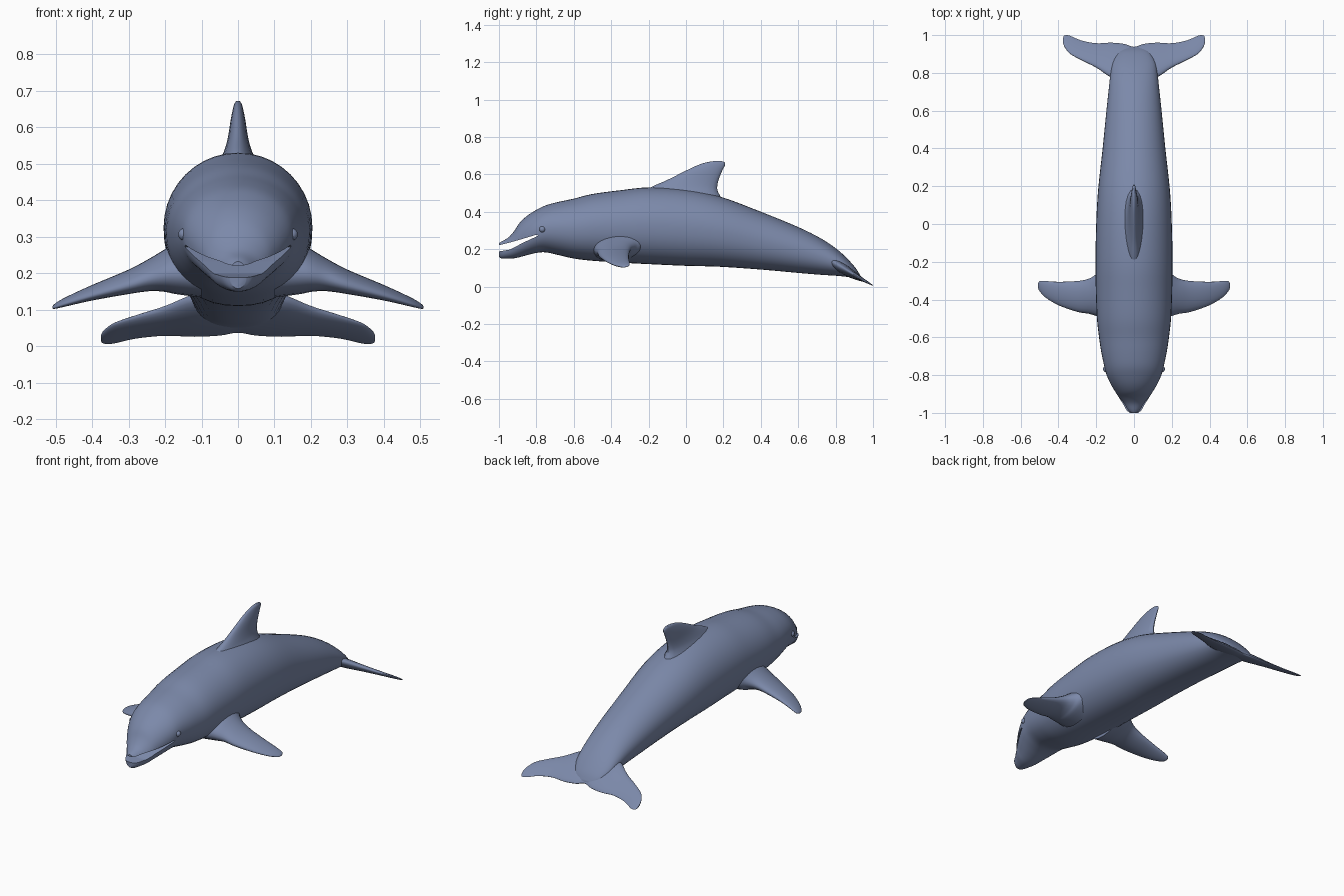
import bpy, bmesh, math

if "Cube" in bpy.data.objects:
    bpy.data.objects.remove(bpy.data.objects["Cube"])

skin = bpy.data.materials.new("slate blue skin")
skin.diffuse_color = (0.20, 0.25, 0.40, 1)
skin.use_nodes = True
skin.node_tree.nodes["Principled BSDF"].inputs["Base Color"].default_value = skin.diffuse_color


def smooth_rows(rows, steps=4):
    """Catmull-Rom interpolation through rows of section values."""
    out = []
    for i in range(len(rows) - 1):
        a, b = rows[max(i - 1, 0)], rows[i]
        c, d = rows[i + 1], rows[min(i + 2, len(rows) - 1)]
        for s in range(steps):
            t = s / steps
            out.append([0.5 * (2 * q + (r - p) * t + (2 * p - 5 * q + 4 * r - u) * t * t
                               + (3 * q - p - 3 * r + u) * t ** 3)
                        for p, q, r, u in zip(a, b, c, d)])
    return out + [list(rows[-1])]


def finish(obj, angle=50):
    bpy.ops.object.select_all(action='DESELECT')
    obj.select_set(True)
    bpy.context.view_layer.objects.active = obj
    bpy.ops.object.shade_smooth_by_angle(angle=math.radians(angle))


def loft(name, rings):
    """Skin a list of closed rings and cap both ends."""
    bm = bmesh.new()
    loops = [[bm.verts.new(p) for p in ring] for ring in rings]
    n = len(loops[0])
    for a, b in zip(loops, loops[1:]):
        for i in range(n):
            j = (i + 1) % n
            bm.faces.new((a[i], a[j], b[j], b[i]))
    bm.faces.new(loops[0])
    bm.faces.new(loops[-1])
    bmesh.ops.recalc_face_normals(bm, faces=bm.faces)
    mesh = bpy.data.meshes.new(name)
    bm.to_mesh(mesh)
    bm.free()
    mesh.materials.append(skin)
    obj = bpy.data.objects.new(name, mesh)
    bpy.context.collection.objects.link(obj)
    return obj


def angles(n):
    return [2 * math.pi * i / n for i in range(n)]


# Body: y, bottom z, top z, half width
body_rows = [
    (-1.0, .158, .232, .022), (-.985, .150, .242, .040), (-.95, .149, .262, .060),
    (-.92, .151, .295, .080), (-.89, .157, .340, .098), (-.85, .168, .378, .122),
    (-.80, .180, .410, .145), (-.75, .183, .434, .158), (-.68, .168, .453, .173),
    (-.60, .150, .470, .185), (-.50, .138, .495, .196), (-.35, .128, .515, .202),
    (-.20, .120, .530, .204), (0, .111, .520, .200), (.18, .106, .482, .190),
    (.40, .091, .400, .166), (.60, .073, .318, .146), (.72, .063, .258, .133),
    (.80, .058, .205, .124), (.86, .052, .152, .112), (.91, .045, .095, .08),
    (.935, .040, .052, .04)]


def body_ring(y, zb, zt, w):
    zc, h = (zb + zt) / 2, (zt - zb) / 2
    ring = []
    for a in angles(40):
        c, s = math.cos(a), math.sin(a)
        e = 0.9 if s < 0 else 1.0          # slightly fuller belly
        ring.append((w * math.copysign(abs(c) ** e, c), y,
                     zc + h * math.copysign(abs(s) ** e, s)))
    return ring


body = loft("body", [body_ring(*r) for r in smooth_rows(body_rows)])

# Open mouth: wedge cut between the jaws
wedge = [(-1.06, .185), (-1.0, .188), (-.94, .198), (-.87, .235), (-.79, .272),
         (-.80, .277), (-.87, .256), (-.94, .236), (-1.0, .221), (-1.06, .212)]
cutter = loft("mouth_cutter", [[(x, y, z) for y, z in wedge] for x in (-.3, .3)])
cut = body.modifiers.new("mouth", 'BOOLEAN')
cut.operation, cut.solver, cut.object = 'DIFFERENCE', 'EXACT', cutter
bpy.context.view_layer.objects.active = body
bpy.ops.object.modifier_apply(modifier=cut.name)
bpy.data.objects.remove(cutter)
finish(body, 40)

# Dorsal fin: z, front y, back y, half thickness
dorsal_rows = [
    (.43, -.26, .21, .085), (.48, -.24, .185, .066), (.51, -.22, .170, .050),
    (.535, -.18, .167, .038), (.57, -.10, .174, .028), (.62, .0, .194, .020),
    (.65, .065, .209, .014), (.664, .11, .206, .010), (.671, .15, .190, .005)]
finish(loft("dorsal_fin", [
    [(t * math.sin(a), (y0 + y1) / 2 + (y1 - y0) / 2 * math.cos(a), z) for a in angles(24)]
    for z, y0, y1, t in smooth_rows(dorsal_rows)]))

# Flippers: x, front y, back y, centre z, half thickness
flipper_rows = [
    (.10, -.50, -.22, .215, .080), (.17, -.492, -.235, .212, .068),
    (.20, -.487, -.265, .207, .057), (.24, -.475, -.290, .196, .044),
    (.30, -.465, -.302, .176, .032), (.40, -.430, -.306, .146, .020),
    (.47, -.388, -.302, .122, .012), (.50, -.355, -.303, .110, .007),
    (.508, -.340, -.315, .106, .003)]
for side, label in ((-1, "left"), (1, "right")):
    finish(loft("flipper_" + label, [
        [(side * x, (y0 + y1) / 2 + (y1 - y0) / 2 * math.cos(a),
          zc + t * math.sin(a) + .06 * (y1 - y0) * math.cos(a)) for a in angles(24)]
        for x, y0, y1, zc, t in smooth_rows(flipper_rows)]))

    # Eye
    bpy.ops.mesh.primitive_uv_sphere_add(segments=16, ring_count=10, radius=.017,
                                         location=(side * .147, -.768, .306))
    eye = bpy.context.object
    eye.name = "eye_" + label
    eye.data.materials.append(skin)
    finish(eye)

# Tail flukes: x, leading y, trailing y, half thickness
fluke_half = [
    (0, .77, .938, .030), (.05, .768, .953, .030), (.12, .776, .960, .027),
    (.20, .828, .957, .019), (.28, .868, .972, .013), (.34, .902, .997, .009),
    (.368, .938, .998, .006), (.376, .962, .984, .003)]
fluke_rows = [(-x, a, b, t) for x, a, b, t in fluke_half[:0:-1]] + fluke_half


def fluke_ring(x, y0, y1, t):
    ring = []
    for a in angles(24):
        y = (y0 + y1) / 2 + (y1 - y0) / 2 * math.cos(a)
        taper = 1 - .35 * math.cos(a)      # thinner towards the trailing edge
        ring.append((x, y, max(0, .062 + (.9 - y) * .56 + t * taper * math.sin(a))))
    return ring


finish(loft("tail_flukes", [fluke_ring(*r) for r in smooth_rows(fluke_rows)]))
